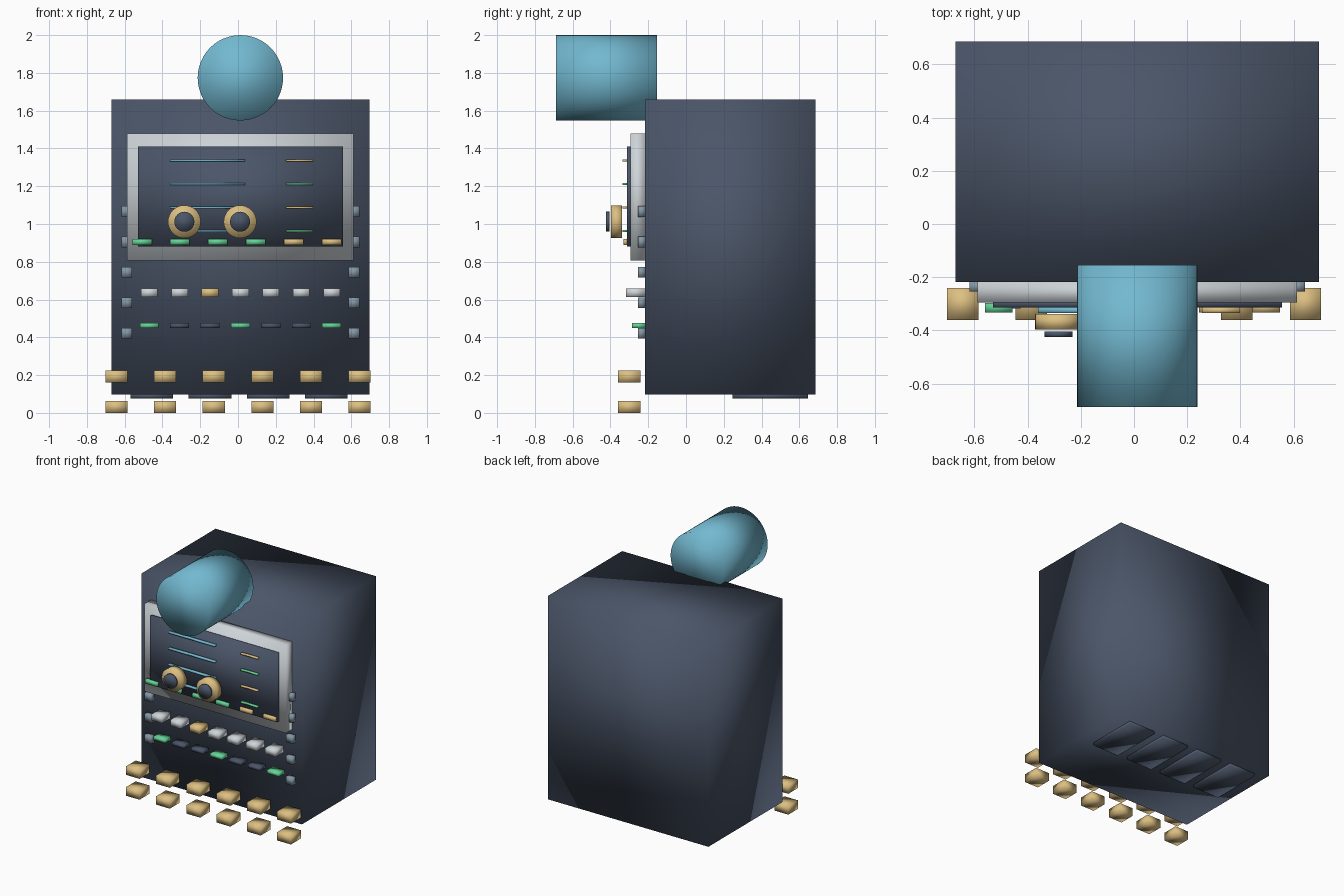
import bpy
import bmesh
from math import pi
from mathutils import Matrix

old = bpy.data.objects.get("Cube")
if old:
    bpy.data.objects.remove(old, do_unlink=True)


def material(name, r, g, b):
    m = bpy.data.materials.new(name)
    m.diffuse_color = (r, g, b, 1)
    m.use_nodes = True
    m.node_tree.nodes["Principled BSDF"].inputs["Base Color"].default_value = (r, g, b, 1)
    return m


navy = material("navy", 0.07, 0.092, 0.14)
silver = material("silver", 0.62, 0.66, 0.69)
sky = material("sky blue", 0.17, 0.48, 0.63)
gold = material("gold", 0.72, 0.52, 0.22)
green = material("green", 0.13, 0.66, 0.31)
steel = material("steel blue", 0.23, 0.31, 0.38)


def finish(name, bm, mat):
    mesh = bpy.data.meshes.new(name)
    for f in bm.faces:
        f.smooth = True
    bm.to_mesh(mesh)
    bm.free()
    mesh.materials.append(mat)
    ob = bpy.data.objects.new(name, mesh)
    bpy.context.collection.objects.link(ob)
    return ob


def box(name, mat, x, z, w, h, front, back):
    """Softly shaded box centred on x and z, running from front to back in y."""
    bm = bmesh.new()
    bmesh.ops.create_cube(bm, size=1)
    bmesh.ops.scale(bm, vec=(w, back - front, h), verts=bm.verts)
    ob = finish(name, bm, mat)
    ob.location = (x, (front + back) / 2, z)
    return ob


def drum(name, mat, x, z, radius, front, back, sides=32):
    """Softly shaded cylinder lying along y."""
    bm = bmesh.new()
    bmesh.ops.create_cone(bm, cap_ends=True, segments=sides, radius1=radius,
                          radius2=radius, depth=back - front,
                          matrix=Matrix.Rotation(pi / 2, 4, "X"))
    ob = finish(name, bm, mat)
    ob.location = (x, (front + back) / 2, z)
    return ob


FACE = -0.217    # front plane of the cabinet
MID = 0.0125     # cabinet centre line

# Cabinet, top drum, screen
box("cabinet", navy, MID, 0.879, 1.365, 1.562, FACE, 0.685)
drum("top_drum", sky, MID, 1.774, 0.226, -0.687, -0.154, 48)
box("screen_frame", silver, MID, 1.143, 1.2, 0.674, -0.294, FACE)
box("screen", navy, MID, 1.146, 1.085, 0.53, -0.313, -0.29)

# Display lines
for i, mat in enumerate((gold, green, gold, green)):
    z = 1.336 - i * 0.1245
    box(f"long_line_{i}", sky, -0.162, z, 0.397, 0.012, -0.335, -0.313)
    box(f"short_line_{i}", mat, 0.326, z, 0.143, 0.01, -0.335, -0.313)

# Dials
for side, x in (("right", -0.284), ("left", 0.011)):
    drum(f"{side}_dial", gold, x, 1.012, 0.087, -0.397, -0.338)
    drum(f"{side}_dial_cap", navy, x, 1.012, 0.053, -0.424, -0.404)

# Indicator strip under the screen
for i in range(6):
    box(f"indicator_{i}", green if i < 4 else gold,
        -0.508 + i * 0.2008, 0.905, 0.103, 0.03, -0.332, -0.296)

# Two rows of buttons
for i in range(7):
    x = -0.47 + i * 0.161
    box(f"button_{i}", gold if i == 2 else silver, x, 0.636, 0.088, 0.047, -0.317, FACE)
    box(f"slim_button_{i}", green if i % 3 == 0 else navy, x, 0.462, 0.1, 0.026, -0.286, FACE)

# Side bolts
for side, s in (("right", -1), ("left", 1)):
    for i in range(5):
        box(f"{side}_bolt_{i}", steel, MID + s * 0.601, 1.066 - i * 0.161,
            0.057, 0.057, -0.254, FACE)

# Two rows of blocks along the base
for i in range(6):
    for row, z in (("lower", 0.032), ("upper", 0.192)):
        box(f"{row}_block_{i}", gold, -0.643 + i * 0.2573, z, 0.117, 0.064, -0.36, -0.24)

# Pads under the cabinet
for i in range(4):
    box(f"base_pad_{i}", navy, -0.457 + i * 0.3083, 0.09, 0.226, 0.026, 0.246, 0.646)
